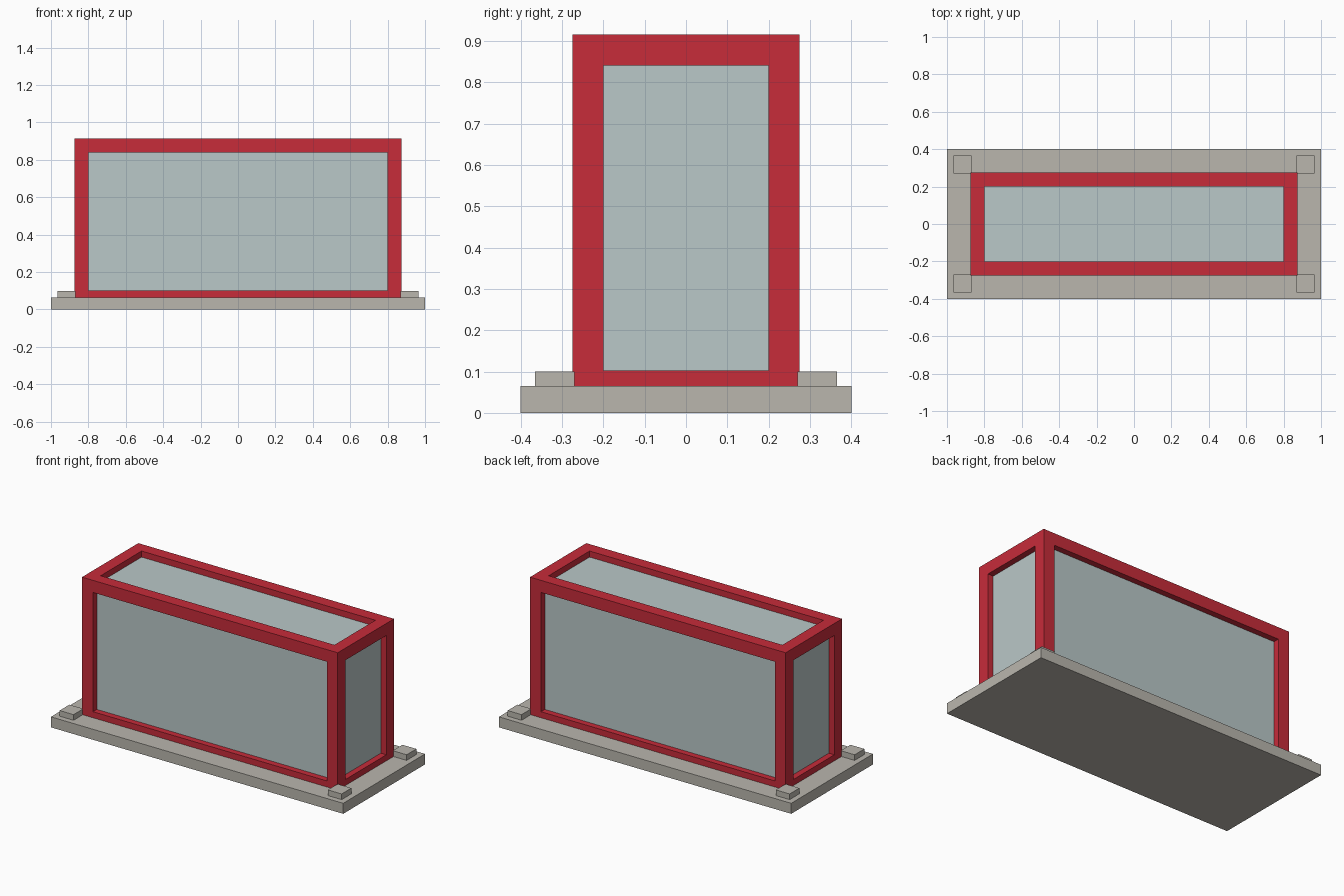
import bpy
import bmesh
from mathutils import Vector

old = bpy.data.objects.get("Cube")
if old:
    bpy.data.objects.remove(old, do_unlink=True)


def make_material(name, colour):
    mat = bpy.data.materials.new(name)
    mat.use_nodes = True
    mat.diffuse_color = (*colour, 1)
    bsdf = next(n for n in mat.node_tree.nodes if n.type == 'BSDF_PRINCIPLED')
    bsdf.inputs["Base Color"].default_value = (*colour, 1)
    return mat


def box_mesh(low, high):
    low, high = Vector(low), Vector(high)
    bm = bmesh.new()
    bmesh.ops.create_cube(bm, size=1)
    for v in bm.verts:
        v.co = (low + high) / 2 + v.co * (high - low)
    return bm


def finish(bm, name, mat):
    mesh = bpy.data.meshes.new(name)
    bm.to_mesh(mesh)
    bm.free()
    mesh.materials.append(mat)
    obj = bpy.data.objects.new(name, mesh)
    bpy.context.collection.objects.link(obj)
    return obj


red = make_material("frame red", (0.57, 0.025, 0.042))
glass = make_material("pale glass", (0.49, 0.578, 0.578))
stone = make_material("warm grey", (0.49, 0.468, 0.423))

# Base slab
BASE_TOP = 0.065
finish(box_mesh((-1, -0.4, 0), (1, 0.4, BASE_TOP)), "base_slab", stone)

# Corner pads
for sx, side in ((-1, "right"), (1, "left")):
    for sy, end in ((-1, "front"), (1, "back")):
        centre = Vector((sx * 0.9175, sy * 0.3175, 0.08))
        half = Vector((0.0475, 0.0475, 0.02))
        finish(box_mesh(centre - half, centre + half), f"pad_{end}_{side}", stone)

# Frame: a box with every face opened and given inward reveals, foot sunk in the slab
BEAM = 0.075
REVEAL = BEAM / 2
low = Vector((-0.875, -0.275, 0.0275))
high = Vector((0.875, 0.275, 0.915))
bm = box_mesh(low, high)
panes = bm.faces[:]
bmesh.ops.inset_individual(bm, faces=panes, thickness=BEAM, use_even_offset=True)
for face in panes:
    normal = face.normal.copy()
    inner = bmesh.ops.extrude_discrete_faces(bm, faces=[face])["faces"][0]
    bmesh.ops.translate(bm, verts=inner.verts[:], vec=-normal * REVEAL)
    bmesh.ops.delete(bm, geom=[inner], context='FACES_ONLY')
finish(bm, "frame", red)

# Glass block seated halfway into the beams
inset = Vector((REVEAL, REVEAL, REVEAL))
finish(box_mesh(low + inset, high - inset), "glass_panes", glass)
